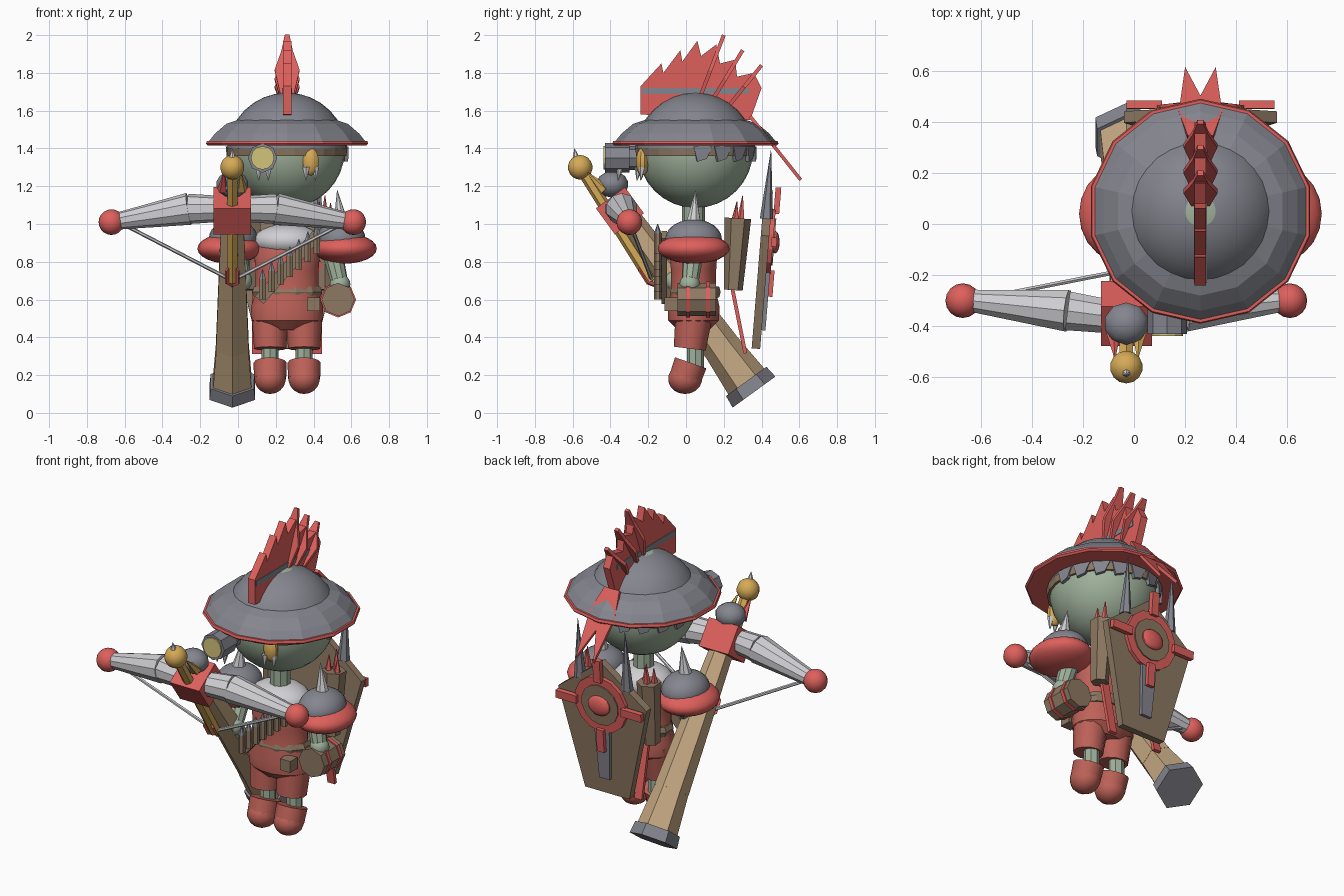
import bpy, bmesh, math
from mathutils import Vector as V

old = bpy.data.objects.get("Cube")
if old:
    bpy.data.objects.remove(old, do_unlink=True)

CX, CY = 0.26, 0.05          # body axis
X, Y, Z = V((1, 0, 0)), V((0, 1, 0)), V((0, 0, 1))


def material(name, *srgb):
    lin = [(c / 255 / 12.92) if c < 10 else ((c / 255 + .055) / 1.055) ** 2.4 for c in srgb]
    m = bpy.data.materials.new(name)
    m.use_nodes = True
    m.diffuse_color = (*lin, 1)
    m.node_tree.nodes["Principled BSDF"].inputs["Base Color"].default_value = (*lin, 1)
    return m


RED = material("bright red", 222, 96, 92)
CLOTH = material("clay red cloth", 190, 98, 88)
STEEL = material("dark steel", 132, 133, 142)
PALE = material("pale grey", 208, 208, 212)
SKIN = material("sage skin", 160, 178, 156)
WOOD = material("brown wood", 142, 121, 99)
TAN = material("tan wood", 196, 167, 130)
GOLD = material("gold", 214, 170, 86)
LENS = material("pale lens", 212, 196, 122)


def finish(bm, name, mat, smooth=False):
    bmesh.ops.recalc_face_normals(bm, faces=bm.faces)
    me = bpy.data.meshes.new(name)
    bm.to_mesh(me)
    bm.free()
    me.materials.append(mat)
    ob = bpy.data.objects.new(name, me)
    bpy.context.collection.objects.link(ob)
    if smooth:
        bpy.ops.object.select_all(action='DESELECT')
        ob.select_set(True)
        bpy.context.view_layer.objects.active = ob
        bpy.ops.object.shade_smooth_by_angle(angle=math.radians(35))
    return ob


def ball(name, mat, c, r, seg=20, above=None):
    bm = bmesh.new()
    bmesh.ops.create_uvsphere(bm, u_segments=seg, v_segments=seg // 2 + 2, radius=1)
    r = (r, r, r) if isinstance(r, (int, float)) else r
    for v in bm.verts:
        v.co = V(c) + V(a * b for a, b in zip(v.co, r))
    if above is not None:
        bmesh.ops.bisect_plane(bm, geom=bm.verts[:] + bm.edges[:] + bm.faces[:],
                               plane_co=(0, 0, above), plane_no=Z, clear_inner=True)
    return finish(bm, name, mat, True)


def tube(name, mat, a, b, r1, r2=None, seg=8, smooth=False):
    a, b = V(a), V(b)
    bm = bmesh.new()
    bmesh.ops.create_cone(bm, cap_ends=True, segments=seg, radius1=r1,
                          radius2=r1 if r2 is None else r2, depth=(b - a).length)
    q = (b - a).to_track_quat('Z', 'Y')
    for v in bm.verts:
        v.co = q @ v.co + (a + b) / 2
    return finish(bm, name, mat, smooth)


def lathe(name, mat, c, profile, seg=14, smooth=False, sy=1):
    bm = bmesh.new()
    rings = [[bm.verts.new((c[0] + r * math.cos(t), c[1] + sy * r * math.sin(t), z))
              for t in [math.tau * (i + .5) / seg for i in range(seg)]] for r, z in profile]
    for lo, hi in zip(rings, rings[1:]):
        for i in range(seg):
            j = (i + 1) % seg
            bm.faces.new((lo[i], lo[j], hi[j], hi[i]))
    bm.faces.new(rings[0])
    bm.faces.new(rings[-1])
    return finish(bm, name, mat, smooth)


def plate(name, mat, pts, origin, u, v, depth):
    bm = bmesh.new()
    u, v = V(u).normalized(), V(v).normalized()
    n = u.cross(v) * depth
    vs = [bm.verts.new(V(origin) + u * a + v * b - n / 2) for a, b in pts]
    ext = bmesh.ops.extrude_face_region(bm, geom=[bm.faces.new(vs)])["geom"]
    bmesh.ops.translate(bm, vec=n, verts=[e for e in ext if isinstance(e, bmesh.types.BMVert)])
    return finish(bm, name, mat)


def rect(w, h):
    return [(-w, -h), (w, -h), (w, h), (-w, h)]


# Head and helmet
ball("head", SKIN, (CX, CY, 1.39), .305, 28)
ball("helmet_dome", STEEL, (CX, CY, 1.375), .32, 28, above=1.39)
lathe("helmet_brim", STEEL, (CX, CY), [(.425, 1.438), (.39, 1.48), (.33, 1.53), (.27, 1.55)])
lathe("brim_edge", RED, (CX, CY), [(.43, 1.415), (.44, 1.425), (.435, 1.44)])
lathe("goggle_strap", WOOD, (CX, CY), [(.316, 1.36), (.322, 1.40)], 24)
for i in range(9):
    t = math.tau * (i / 18 + .02)
    p = V((CX + .312 * math.cos(t), CY + .312 * math.sin(t), 1.36))
    plate("helmet_fringe", STEEL, [(-.05, .05), (-.03, -.03), (.02, -.015), (.05, .05)],
          p, (-math.sin(t), math.cos(t), 0), Z, .02)

# Crest and feathers
crest = [(-.24, 1.58), (-.24, 1.73), (-.13, 1.85), (-.12, 1.8), (-.03, 1.92), (-.02, 1.86),
         (.06, 1.97), (.08, 1.89), (.16, 1.95), (.18, 1.85), (.26, 1.87), (.27, 1.78),
         (.36, 1.8), (.4, 1.72), (.34, 1.55)]
plate("crest", RED, crest, (CX, 0, 0), Y, Z, .045)
plate("crest_band", STEEL, rect(.28, .016), (CX, .05, 1.705), Y, Z, .052)
for y0, z0, y1, z1 in [(.07, 1.66, .2, 2), (.13, 1.64, .3, 1.92), (.23, 1.63, .4, 1.84)]:
    d = V((0, y1 - y0, z1 - z0))
    h = d.length
    plate("crest_blade", RED, [(-.03, 0), (.03, 0), (.066, h * .45), (.03, h * .75), (.012, h),
                               (-.012, h), (-.03, h * .75), (-.066, h * .45)],
          (CX, y0, z0), X, d, .02)
plate("tail_feather", RED, [(-.05, 0), (.05, 0), (.085, .15), (.06, .43), (0, .25),
                            (-.06, .43), (-.085, .15)], (CX, .34, 1.57), X, (0, .62, -.78), .018)

# Eyepieces with small fangs under them
tube("goggle_base", STEEL, (.13, -.18, 1.35), (.13, -.32, 1.35), .06, .065)
tube("goggle_barrel", STEEL, (.13, -.3, 1.35), (.13, -.43, 1.35), .078)
tube("goggle_lens", LENS, (.13, -.425, 1.35), (.13, -.438, 1.35), .062, seg=12)
ball("gold_eye", GOLD, (.385, -.23, 1.33), (.045, .035, .075), 10)
for x, y in [(.11, -.35), (.16, -.35), (.36, -.25), (.41, -.23)]:
    tube("fang", PALE, (x, y, 1.3), (x, y - .01, 1.23), .022, .002, 6)

# Torso, belt and collar
lathe("torso", CLOTH, (CX, .04), [(.12, .44), (.19, .49), (.195, .56), (.17, .64), (.17, .76),
                                  (.18, .87), (.12, .97)], 16, True, .72)
lathe("belt", WOOD, (CX, .05), [(.18, .61), (.192, .64), (.18, .67)], 12, sy=.72)
ball("collar", PALE, (CX, .04, .91), (.18, .15, .09))
tube("neck", SKIN, (CX, .04, .93), (CX, .04, 1.13), .06, seg=10, smooth=True)
plate("belt_box", WOOD, rect(.035, .035), (.4, -.08, .575), X, Z, .07)

# Legs, shoulders, arms and quivers, mirrored across the body
for s in (-1, 1):
    x = CX + s * .09
    tube("thigh", CLOTH, (x, .02, .34), (x, .045, .54), .085, .1, 12, True)
    tube("ankle", SKIN, (x, .05, .22), (x, .05, .36), .045, seg=8)
    ball("boot_foot", CLOTH, (x, -.005, .18), (.085, .09, .08), 14)
    tube("boot_cuff", CLOTH, (x, -.005, .18), (x, .025, .265), .085, .088, 12, True)
    x = CX + s * .305
    ball("shoulder_pad", RED, (x, .04, .87), (.17, .19, .08))
    ball("shoulder_dome", STEEL, (x - s * .02, .04, .92), (.13, .15, .105), above=.9)
    tube("shoulder_spike", PALE, (x - s * .02, .04, 1), (x - s * .04, .05, 1.18), .042, .001, 8)
    x = CX + s * .2
    tube("quiver", WOOD, (x, .25, .65), (x, .275, 1.03), .05, .07, 6)
    for dx, dy, h in [(-.03, -.01, 1.12), (.03, -.01, 1.11), (0, .02, 1.15)]:
        tube("quiver_arrow", RED, (x + dx, .27 + dy, 1), (x + dx, .28 + dy, h), .025, .002, 5)
    plate("hanging_strap", RED, rect(.025, .25), (CX + s * .16, .265, .56), X, (0, -.2, 1), .02)
for name, a, b in [("left", (.5, .04, .85), (.54, .02, .68)), ("right", (.0, .04, .85), (.02, -.06, .7))]:
    tube(name + "_arm", SKIN, a, b, .055, .045, 10, True)
    ball(name + "_hand", SKIN, b, .055, 12)

# Small keg on the hip
tube("keg", WOOD, (.53, -.045, .6), (.53, .16, .6), .088)
for y in (.0, .105):
    tube("keg_hoop", RED, (.53, y, .6), (.53, y + .022, .6), .095)

# Bandolier with cartridges
plate("bandolier", WOOD, rect(.23, .03), (.265, -.115, .77), (.3, 0, .34), (-.34, 0, .3), .03)
for i in range(7):
    x, z = .13 + .048 * i, .6 + .04 * i
    tube("cartridge", WOOD, (x, -.15, z), (x, -.15, z + .11), .02, seg=6)
    tube("cartridge_tip", STEEL, (x, -.15, z + .11), (x, -.15, z + .16), .02, .002, 6)

# Shield on the back
UP = V((0, .065, .8)).normalized()
NORMAL = X.cross(UP)


def on_shield(x, z, out):
    return V((CX + x, .37, .34)) + UP * (z - .34) - NORMAL * out


plate("shield", WOOD, [(-.15, 0), (.15, 0), (.3, .6), (0, .83), (-.3, .6)],
      on_shield(0, .34, 0), X, UP, .045)
plate("shield_blade", STEEL, [(-.035, -.2), (.035, -.2), (.055, .2), (-.055, .2)],
      on_shield(0, .64, .03), X, UP, .025)
tube("shield_ring", RED, on_shield(0, .91, .01), on_shield(0, .91, .045), .175, seg=14)
tube("shield_disc", WOOD, on_shield(0, .91, .02), on_shield(0, .91, .052), .125, seg=14)
ball("shield_boss", RED, on_shield(0, .91, .055), (.075, .025, .06), 14)
for i in range(4):
    a = math.pi / 2 * i
    c, s = math.cos(a), math.sin(a)
    plate("shield_arm", RED, rect(.07, .024), on_shield(.22 * c, .91 + .22 * s, .05),
          X * c + UP * s, UP * c - X * s, .03)
for s in (-1, 1):
    tube("shield_spike", STEEL, on_shield(s * .16, 1.03, 0), (CX + s * .16, .45, 1.39), .035, .001, 6)

# Crossbow stock
BX = -.03
AXIS = V((0, -.587, .81))
BUTT = V((BX, .36, .11))
tube("stock_cap", STEEL, BUTT, BUTT + AXIS * .07, .14, .132, 6)
tube("stock_butt", TAN, BUTT + AXIS * .06, BUTT + AXIS * .31, .118, .098, 6)
tube("stock", TAN, BUTT + AXIS * .3, BUTT + AXIS * 1.22, .1, .065, 6)
mount = V((BX, -.35, 1.07))
plate("bow_mount", RED, rect(.1, .085), mount, X, AXIS, .19)
ball("muzzle_knob", STEEL, (BX, -.39, 1.21), (.09, .085, .07), 10)

# Loaded bolt
nock, tip = V((BX, -.18, .7)), V((BX, -.56, 1.3))
tube("bolt", GOLD, nock, tip, .034, .03, 6)
ball("bolt_ball", GOLD, tip, .065, 14)
tube("bolt_point", PALE, tip + V((0, -.02, .04)), tip + V((0, -.03, .1)), .022, .001, 6)
for s in (-1, 1):
    tube("bolt_barb", RED if s < 0 else GOLD, (BX + s * .05, -.43, 1.18), (BX + s * .045, -.52, 1.27), .03, .004, 5)
    plate("fletching", RED, [(0, -.04), (.05, -.02), (.05, .06), (0, .12)], nock, (s, -1, 0), tip - nock, .012)

# Bow limbs and string
for s in (-1, 1):
    a, b, c = (V((BX + s * x, y, z)) for x, y, z in [(.08, -.36, 1.08), (.23, -.34, 1.08), (.61, -.3, 1.015)])
    tube("limb_inner", PALE, a, b, .07, .08, 10, True)
    tube("limb_outer", PALE, b, c, .085, .045, 10, True)
    ball("limb_tip", RED, (BX + s * .64, -.3, 1.01), .068, 16)
    tube("string", PALE, c, nock, .01, seg=6)
